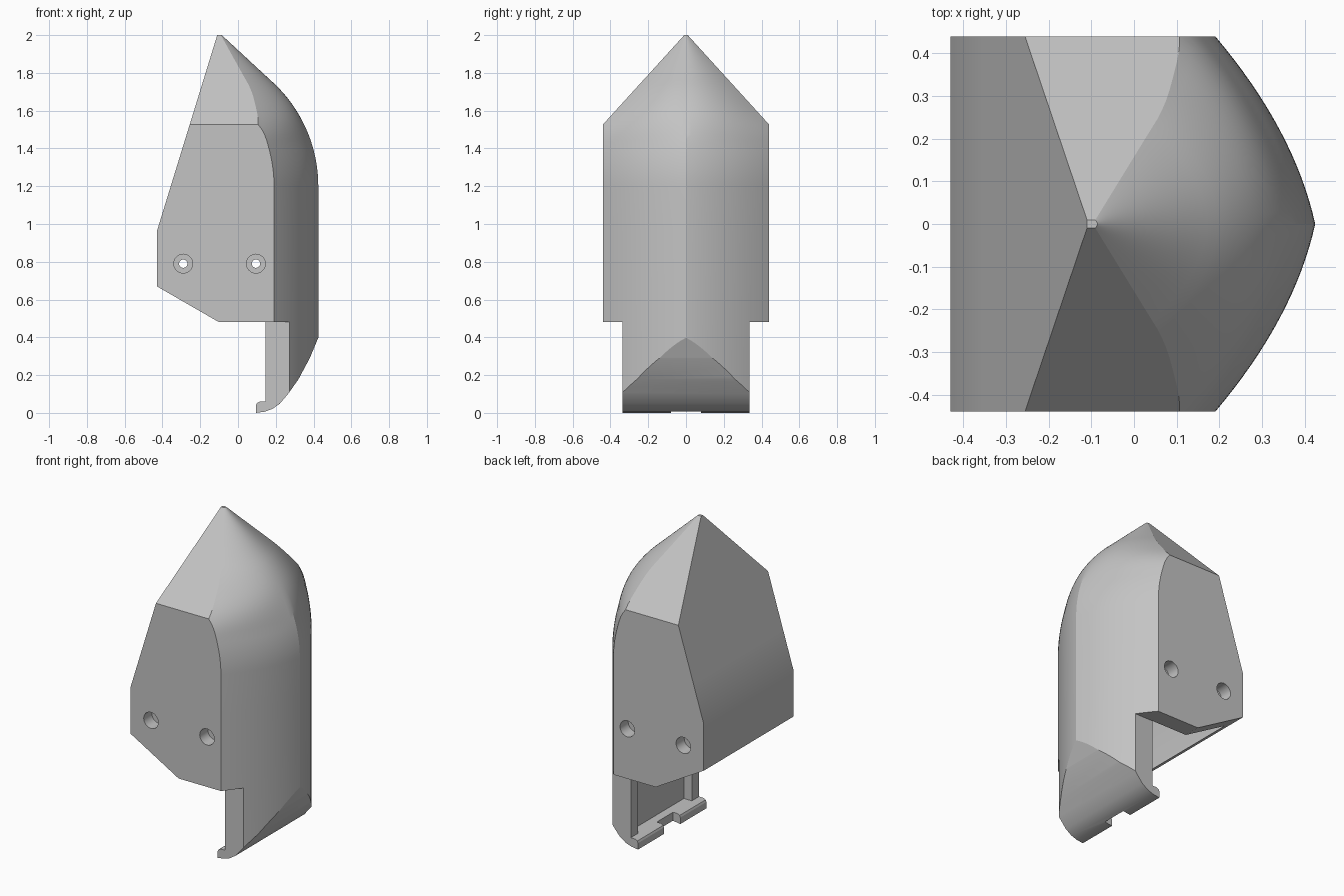
import bpy, bmesh, math

cube = bpy.data.objects.get("Cube")
if cube:
    bpy.data.objects.remove(cube, do_unlink=True)

HALF_W = 0.44      # half width of the body
TAIL_W = 0.335     # half width of the tail and of the cavity
APEX = 2.01        # height where the roof planes would meet
SLOPE = 0.91       # roof half width per unit below the apex
SHOULDER = 1.2     # height where the bow begins to bend back
BEND = 0.75        # radius of that bend
BEND_END = SHOULDER + 0.751 * BEND

grey = bpy.data.materials.new("warm_grey")
grey.use_nodes = True
color = (0.55, 0.55, 0.55, 1)
grey.diffuse_color = color
grey.node_tree.nodes["Principled BSDF"].inputs["Base Color"].default_value = color


def make_object(name, bm):
    bmesh.ops.recalc_face_normals(bm, faces=bm.faces)
    mesh = bpy.data.meshes.new(name)
    bm.to_mesh(mesh)
    bm.free()
    mesh.materials.append(grey)
    obj = bpy.data.objects.new(name, mesh)
    bpy.context.collection.objects.link(obj)
    return obj


def prism(name, outline, y0, y1):
    """Extrude an x-z outline from y0 to y1."""
    bm = bmesh.new()
    face = bm.faces.new([bm.verts.new((x, y0, z)) for x, z in outline])
    moved = bmesh.ops.extrude_face_region(bm, geom=[face])["geom"]
    bmesh.ops.translate(bm, vec=(0, y1 - y0, 0),
                        verts=[v for v in moved if isinstance(v, bmesh.types.BMVert)])
    return make_object(name, bm)


def box(name, x0, x1, y0, y1, z0, z1):
    return prism(name, [(x0, z0), (x1, z0), (x1, z1), (x0, z1)], y0, y1)


def disc(x, z, r, n=32):
    return [(x + r * math.cos(math.tau * i / n), z + r * math.sin(math.tau * i / n))
            for i in range(n)]


def cut(target, cutter):
    mod = target.modifiers.new("cut", "BOOLEAN")
    mod.operation = "DIFFERENCE"
    mod.solver = "EXACT"
    mod.object = cutter
    bpy.context.view_layer.objects.active = target
    bpy.ops.object.modifier_apply(modifier=mod.name)
    bpy.data.objects.remove(cutter, do_unlink=True)


def ridge(z):
    """Foremost x of the bow at a height."""
    if z < SHOULDER:
        return 0.425
    if z < BEND_END:
        return 0.425 - BEND + math.sqrt(BEND ** 2 - (z - SHOULDER) ** 2)
    return 0.17 - (z - BEND_END) * 1.08


def setback(y, z):
    """Creased bow below, blending into a rounded cone at the tip."""
    t = min(1, max(0, (z - 1.4) / 0.25))
    t = t * t * (3 - 2 * t)
    creased = 0.22 * abs(y) + 0.71 * y * y
    cone = 0.63 * y * y / (APEX - z)
    return creased + (cone - creased) * t


def back(z):
    return -0.43 + max(0, z - 0.96) * 0.32 / 1.04


# Solid body lofted upward
corner = APEX - HALF_W / SLOPE
heights = [-0.05, 0.96] + [SHOULDER + (corner - SHOULDER) * i / 12 for i in range(13)]
heights += [corner + (2 - corner) * i / 20 for i in range(1, 21)]
COLS = 32
bm = bmesh.new()
rows = []
for z in heights:
    w = min(HALF_W, SLOPE * (APEX - z))
    ys = [w * (2 * i / COLS - 1) for i in range(COLS + 1)]
    ring = [bm.verts.new((ridge(z) - setback(y, z), y, z)) for y in ys]
    ring += [bm.verts.new((back(z), w, z)), bm.verts.new((back(z), -w, z))]
    rows.append(ring)
for low, high in zip(rows, rows[1:]):
    for i in range(len(low)):
        j = (i + 1) % len(low)
        bm.faces.new((low[i], low[j], high[j], high[i]))
bm.faces.new(rows[0])
bm.faces.new(rows[-1])
shell = make_object("shell", bm)

# Underside, hooked lip and curved toe
underside = [(-0.6, 0.768), (-0.1, 0.48), (0.145, 0.48), (0.145, 0.06), (0.115, 0.06),
             (0.1, 0.052), (0.095, 0.04), (0.095, 0), (0.14, 0.006), (0.18, 0.02),
             (0.22, 0.047), (0.265, 0.1), (0.32, 0.178), (0.38, 0.29), (0.43, 0.41),
             (0.6, 0.41), (0.6, -0.2), (-0.6, -0.2)]
cut(shell, prism("underside_cutter", underside, -0.6, 0.6))

# Tail narrowed on both sides
for side in (-1, 1):
    a, b = sorted((side * TAIL_W, side * 0.6))
    cut(shell, box("tail_cutter", -0.6, 0.6, a, b, -0.2, 0.48))

# Hollow inside, open at the bottom
cavity = [(-0.385, 0.3), (-0.385, 0.95), (-0.245, 1.4), (0.06, 1.4), (0.145, 1.2), (0.145, 0.3)]
cut(shell, prism("cavity_cutter", cavity, -TAIL_W, TAIL_W))

# Recess between the tail flanges, and notch in the lip
cut(shell, box("recess_cutter", 0.05, 0.2, -0.265, 0.265, 0.06, 1.15))
cut(shell, box("notch_cutter", 0.05, 0.145, -0.08, 0.08, -0.1, 0.08))

# Counterbored screw holes in both side walls
for x in (-0.29, 0.095):
    cut(shell, prism("hole_cutter", disc(x, 0.79, 0.022), -0.6, 0.6))
    for side in (-1, 1):
        cut(shell, prism("bore_cutter", disc(x, 0.79, 0.05), side * 0.36, side * 0.6))

bpy.ops.object.select_all(action="DESELECT")
shell.select_set(True)
bpy.context.view_layer.objects.active = shell
bpy.ops.object.shade_smooth_by_angle(angle=math.radians(20))
